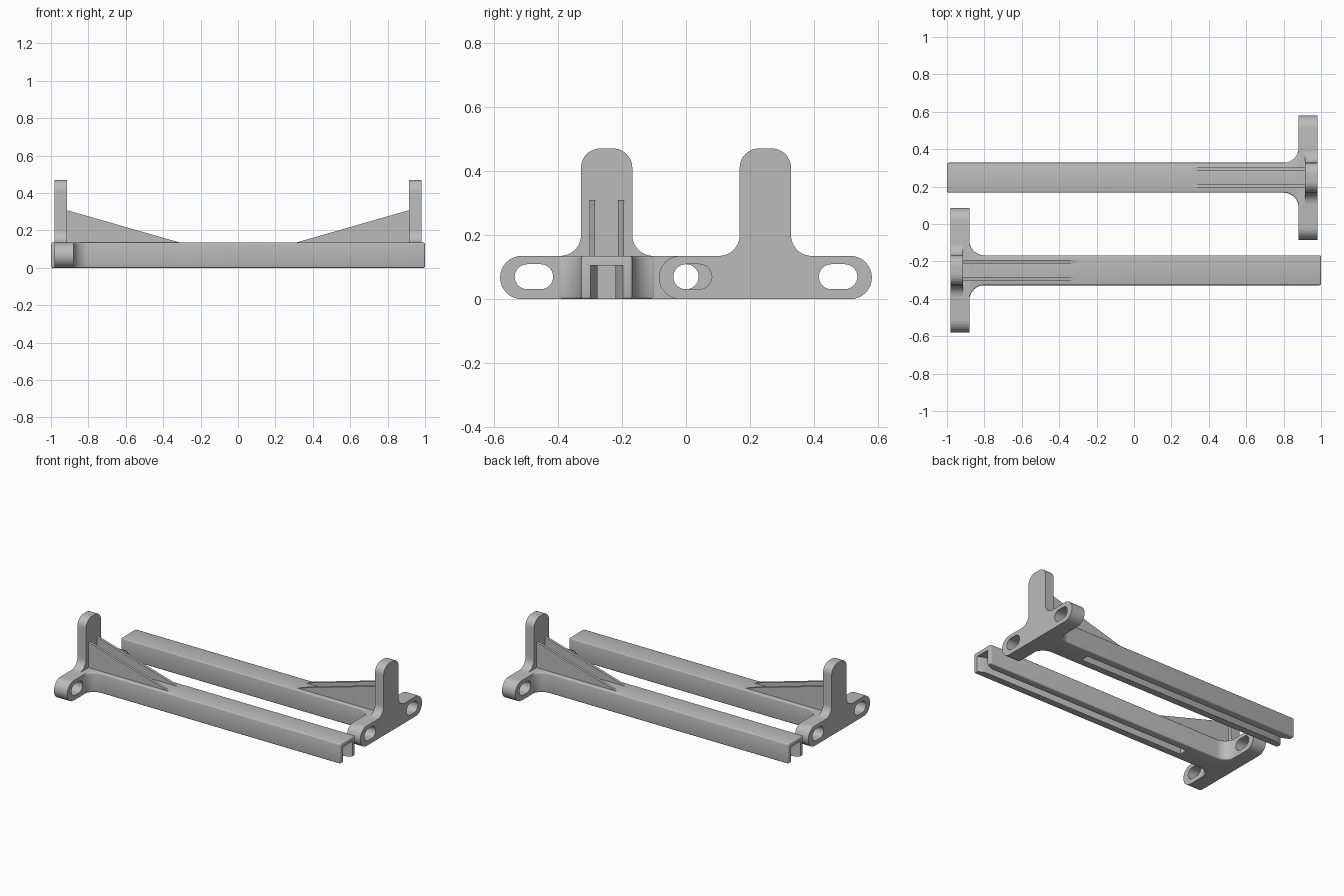
import bpy, bmesh, math
from mathutils import Vector, Matrix

if "Cube" in bpy.data.objects:
    bpy.data.objects.remove(bpy.data.objects["Cube"])

grey = bpy.data.materials.new("plain grey")
grey.diffuse_color = (0.5, 0.5, 0.5, 1)
grey.use_nodes = True
grey.node_tree.nodes["Principled BSDF"].inputs["Base Color"].default_value = grey.diffuse_color
H = 0.135            # height of beam and foot
CY = 0.2475          # sideways offset of each bracket


def arc(cx, cy, r, a0, a1, n=12):
    return [(cx + r * math.cos(math.radians(a0 + (a1 - a0) * i / n)),
             cy + r * math.sin(math.radians(a0 + (a1 - a0) * i / n))) for i in range(n + 1)]


def stadium(cx, cz, half, r):
    return arc(cx + half - r, cz, r, -90, 90, 16) + arc(cx - half + r, cz, r, 90, 270, 16)


def prism(name, pts, axis, lo, hi):
    """Extrude a 2D outline along an axis; remaining axes keep their order."""
    def place(p, d):
        return {'x': (d, p[0], p[1]), 'y': (p[0], d, p[1]), 'z': (p[0], p[1], d)}[axis]
    bm = bmesh.new()
    low = [bm.verts.new(place(p, lo)) for p in pts]
    high = [bm.verts.new(place(p, hi)) for p in pts]
    bm.faces.new(low)
    bm.faces.new(high)
    for i in range(len(pts)):
        j = (i + 1) % len(pts)
        bm.faces.new((low[i], low[j], high[j], high[i]))
    bmesh.ops.remove_doubles(bm, verts=bm.verts, dist=1e-5)
    bmesh.ops.recalc_face_normals(bm, faces=bm.faces)
    me = bpy.data.meshes.new(name)
    bm.to_mesh(me)
    bm.free()
    ob = bpy.data.objects.new(name, me)
    bpy.context.collection.objects.link(ob)
    me.materials.append(grey)
    return ob


def cut(ob, *cutters):
    for c in cutters:
        c.hide_render = True
        c.hide_set(True)
        m = ob.modifiers.new("cut", 'BOOLEAN')
        m.operation, m.solver, m.object = 'DIFFERENCE', 'EXACT', c


def mirrored(half):
    return half + [(-a, b) for a, b in reversed(half)]


# end plate: foot with rounded ends blending into the upright
half = (arc(0.265, H / 2, H / 2, -90, 90, 16) + arc(0.145, H + 0.065, 0.065, 270, 180)
        + arc(0.02, 0.41, 0.06, 0, 90))
end_plate = prism("end_plate", mirrored(half), 'x', -0.98, -0.915)
foot = prism("foot_pad", stadium(0, H / 2, 0.3325, H / 2), 'x', -0.915, -0.88)

# bolt slots through the foot
slots = [prism("slot_cutter", stadium(s * 0.227, 0.07, 0.06, 0.039), 'x', -1.1, -0.8) for s in (-1, 1)]
cut(end_plate, *slots)
cut(foot, *slots)

# beam with filleted root
side = [(-0.9, 0.155)] + arc(-0.80, 0.16, 0.08, 180, 270)
side = [(-0.9, 0.16)] + [(x, y) for x, y in arc(-0.80, 0.16, 0.08, 180, 270)][1:] + [(1.0, 0.08)]
beam = prism("beam", side + [(x, -y) for x, y in reversed(side)], 'z', 0, H)
bevel = beam.modifiers.new("soft_edges", 'BEVEL')
bevel.width, bevel.segments, bevel.limit_method = 0.008, 3, 'ANGLE'
bevel.angle_limit = math.radians(40)

# groove under the beam, widening at the open end
groove = prism("groove_cutter", [(-0.6, -0.028), (0.95, -0.028), (1.02, -0.06),
                                 (1.02, 0.06), (0.95, 0.028), (-0.6, 0.028)], 'z', -0.1, 0.105)
cut(beam, groove)

# pair of thin gusset ribs
parts = [end_plate, foot, beam]
for s in (-1, 1):
    parts.append(prism("gusset_rib", [(-0.92, 0.125), (-0.92, 0.31), (-0.31, H), (-0.31, 0.125)],
                       'y', s * 0.045 - 0.009, s * 0.045 + 0.009))

# bake cuts, shade, then place the front bracket and its turned twin
bpy.context.view_layer.update()
dg = bpy.context.evaluated_depsgraph_get()
baked = [bpy.data.meshes.new_from_object(p.evaluated_get(dg)) for p in parts]
for p, me in zip(parts, baked):
    p.modifiers.clear()
    p.data = me
    bpy.ops.object.select_all(action='DESELECT')
    p.select_set(True)
    bpy.context.view_layer.objects.active = p
    bpy.ops.object.shade_smooth_by_angle(angle=math.radians(35))
for c in slots + [groove]:
    bpy.data.objects.remove(c)
for p in parts:
    p.location = (0, -CY, 0)
    twin = p.copy()
    twin.name = "back_" + p.name
    twin.location = (0, CY, 0)
    twin.rotation_euler = (0, 0, math.pi)
    bpy.context.collection.objects.link(twin)
    p.name = "front_" + p.name
